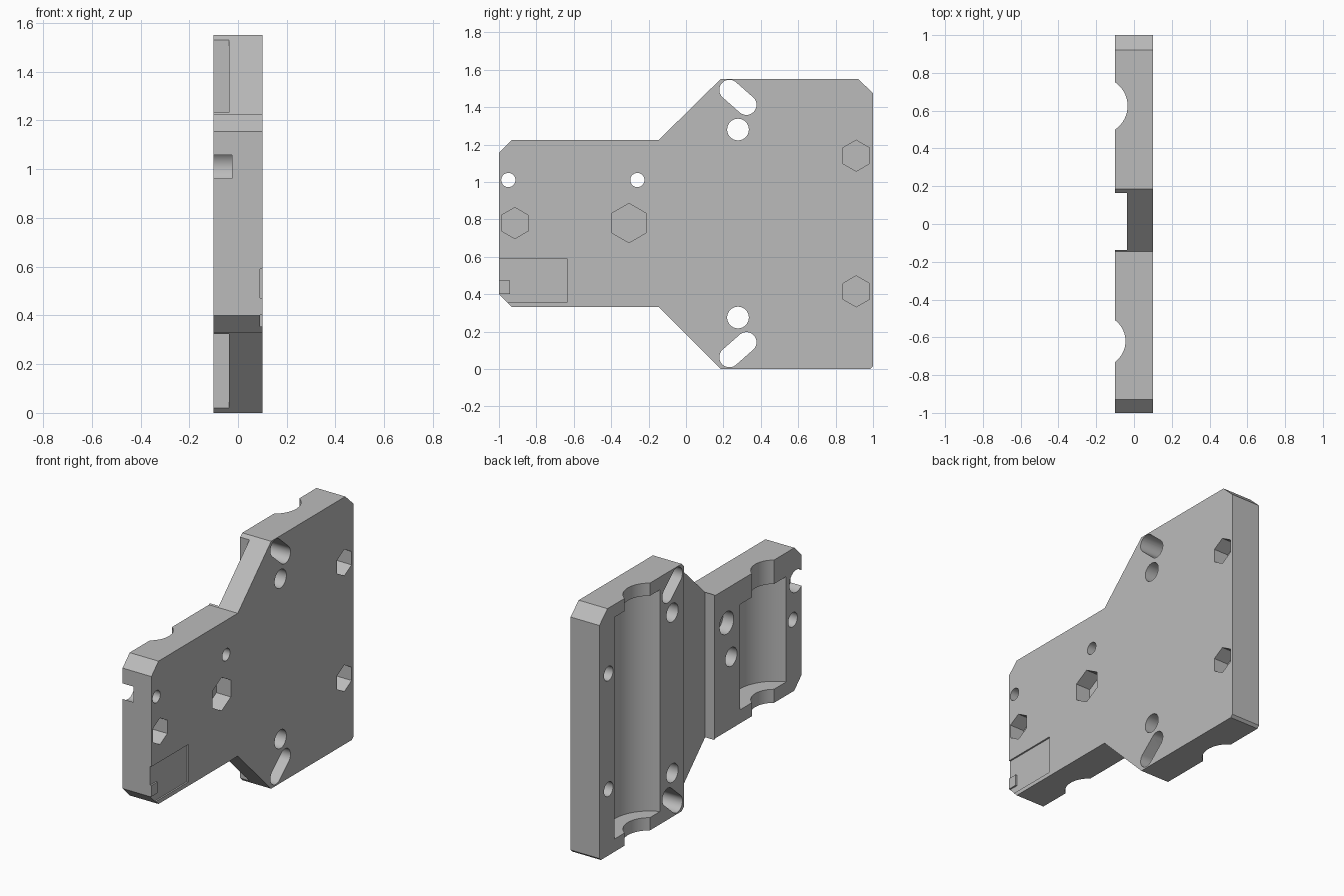
import bpy, bmesh
from math import sin, cos, pi, atan2, sqrt
from mathutils import Vector

if "Cube" in bpy.data.objects:
    bpy.data.objects.remove(bpy.data.objects["Cube"], do_unlink=True)

HALF = 0.1      # half plate thickness
OUT = 0.2       # overshoot of cutters beyond the plate

grey = bpy.data.materials.new("plain_grey")
grey.use_nodes = True
grey.diffuse_color = (0.5, 0.5, 0.5, 1)
grey.node_tree.nodes["Principled BSDF"].inputs["Base Color"].default_value = (0.5, 0.5, 0.5, 1)


def prism(name, points, sweep):
    """Closed solid: a flat polygon swept along a vector."""
    bm = bmesh.new()
    face = bm.faces.new([bm.verts.new(p) for p in points])
    swept = bmesh.ops.extrude_face_region(bm, geom=[face])["geom"]
    moved = [v for v in swept if isinstance(v, bmesh.types.BMVert)]
    bmesh.ops.translate(bm, verts=moved, vec=Vector(sweep))
    bmesh.ops.recalc_face_normals(bm, faces=bm.faces)
    mesh = bpy.data.meshes.new(name)
    bm.to_mesh(mesh)
    bm.free()
    mesh.materials.append(grey)
    obj = bpy.data.objects.new(name, mesh)
    bpy.context.collection.objects.link(obj)
    return obj


def side_prism(name, outline, x0, x1):
    """Outline in (y, z), swept across the thickness."""
    return prism(name, [(x0, y, z) for y, z in outline], (x1 - x0, 0, 0))


def ring(y, z, r, n=40):
    """Regular polygon; starts at the top so a hexagon points up."""
    return [(y + r * sin(2 * pi * i / n), z + r * cos(2 * pi * i / n)) for i in range(n)]


def capsule(a, b, r, n=20):
    """Long hole outline between two centres."""
    t = atan2(b[1] - a[1], b[0] - a[0])
    pts = []
    for (y, z), start in ((a, t + pi / 2), (b, t - pi / 2)):
        pts += [(y + r * cos(start + pi * i / n), z + r * sin(start + pi * i / n))
                for i in range(n + 1)]
    return pts


# Plate outline
plate = side_prism("mounting_plate", [
    (-1, 0.40), (-0.93, 0.33), (-0.145, 0.33), (0.185, 0), (0.985, 0), (1, 0.015),
    (1, 1.475), (0.92, 1.55), (0.185, 1.55), (-0.145, 1.225), (-0.93, 1.225), (-1, 1.155)],
    -HALF, HALF)


def cut(cutter):
    """Subtract a solid from the plate and discard it."""
    cutter.hide_render = True
    mod = plate.modifiers.new("cut", "BOOLEAN")
    mod.operation = "DIFFERENCE"
    mod.solver = "EXACT"
    mod.object = cutter
    bpy.context.view_layer.objects.active = plate
    bpy.ops.object.modifier_apply(modifier=mod.name)
    bpy.data.objects.remove(cutter, do_unlink=True)


# Full-height rectangular channel
cut(side_prism("channel", [(-0.138, -OUT), (0.165, -OUT), (0.165, 2), (-0.138, 2)],
               -OUT, -0.036))


def cradle(y, half_mouth, mouth_depth, half_bore, z0, z1):
    """Vertical rounded seat with narrower mouths at both ends."""
    r = (half_mouth ** 2 + mouth_depth ** 2) / (2 * mouth_depth)
    x = -HALF + mouth_depth - r
    bore = sqrt(half_bore ** 2 + (x + HALF) ** 2)
    for name, radius, low, high in (("mouth", r, -OUT, 2), ("bore", bore, z0, z1)):
        pts = [(x + a, y + b, low) for a, b in ring(0, 0, radius, 80)]
        cut(prism(name, pts, (0, 0, high - low)))


cradle(0.625, 0.125, 0.066, 0.225, 0.08, 1.47)
cradle(-0.62, 0.11, 0.055, 0.23, 0.415, 1.075)

# Round and long through holes, mirrored about mid height
for flip in (lambda z: z, lambda z: 1.555 - z):
    cut(side_prism("round_hole", ring(0.278, flip(1.28), 0.058), -OUT, OUT))
    cut(side_prism("long_hole", capsule((0.232, flip(1.492)), (0.323, flip(1.412)), 0.054),
                   -OUT, OUT))

# Counterbored screw holes
for y in (-0.95, -0.26):
    cut(side_prism("screw_hole", ring(y, 1.01, 0.038), -OUT, OUT))
    cut(side_prism("counterbore", ring(y, 1.01, 0.07), -OUT, -0.025))

# Hexagonal nut pockets with blind bolt holes behind them
for y, z, nut, bolt in ((0.91, 1.14, 0.083, 0.045), (0.91, 0.415, 0.083, 0.045),
                        (-0.915, 0.78, 0.083, 0.045), (-0.305, 0.78, 0.105, 0.058)):
    cut(side_prism("nut_pocket", ring(y, z, nut, 6), 0, OUT))
    cut(side_prism("bolt_hole", ring(y, z, bolt), -OUT, -0.006))

# Shallow panel recess around a raised tab
cut(side_prism("panel_recess", [
    (-1.1, 0.355), (-0.635, 0.355), (-0.635, 0.59), (-1.1, 0.59),
    (-1.1, 0.472), (-0.94, 0.472), (-0.94, 0.402), (-1.1, 0.402)], 0.09, OUT))

# Smooth round walls, sharp edges elsewhere
bpy.ops.object.select_all(action="DESELECT")
plate.select_set(True)
bpy.context.view_layer.objects.active = plate
bpy.ops.object.shade_smooth_by_angle(angle=0.5)
